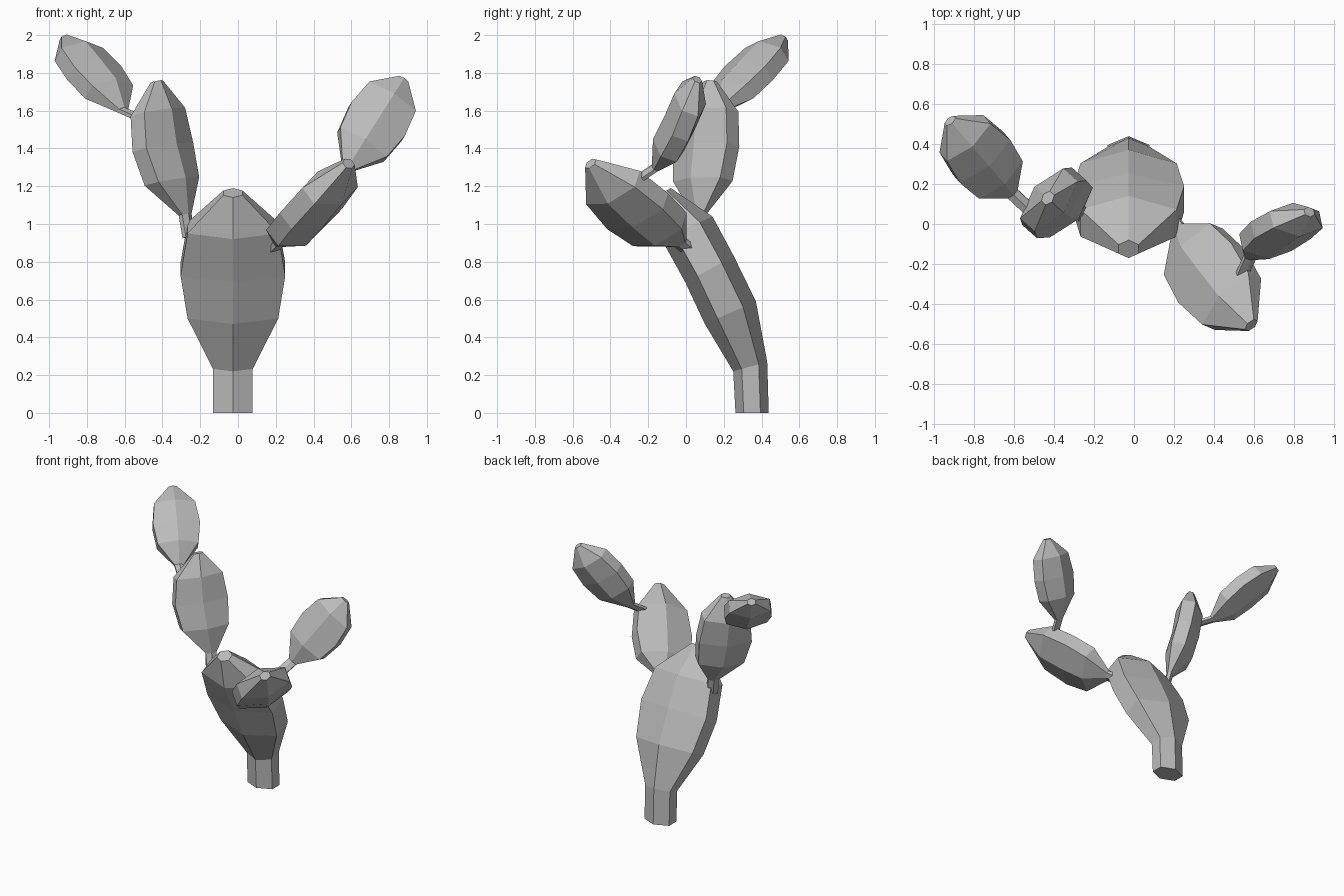
import bpy
import bmesh
from mathutils import Vector

cube = bpy.data.objects.get("Cube")
if cube:
    bpy.data.objects.remove(cube, do_unlink=True)

# Single plain grey material
grey = bpy.data.materials.new("plain_grey")
grey.use_nodes = True
colour = (0.5, 0.5, 0.5, 1)
grey.diffuse_color = colour
grey.node_tree.nodes["Principled BSDF"].inputs["Base Color"].default_value = colour

# Flattened hexagon cross-section, in (width, thickness) units
HEXAGON = [(0, -1), (1, -0.5), (1, 0.5), (0, 1), (-1, 0.5), (-1, -0.5)]


def loft(name, rings):
    """Skin a list of (centre, width vector, thickness vector) hexagons."""
    bm = bmesh.new()
    loops = [[bm.verts.new(c + w * a + n * b) for a, b in HEXAGON]
             for c, w, n in rings]
    for low, high in zip(loops, loops[1:]):
        for i in range(6):
            j = (i + 1) % 6
            bm.faces.new((low[i], low[j], high[j], high[i]))
    bm.faces.new(loops[0][::-1])
    bm.faces.new(loops[-1])
    bmesh.ops.recalc_face_normals(bm, faces=bm.faces)
    mesh = bpy.data.meshes.new(name)
    bm.to_mesh(mesh)
    bm.free()
    mesh.materials.append(grey)
    obj = bpy.data.objects.new(name, mesh)
    bpy.context.collection.objects.link(obj)
    return obj


# Leaning trunk: y, z, half width, thickness vector (y, z)
trunk = [
    (0.35, 0.0, 0.105, 0.088, 0.0),
    (0.34, 0.245, 0.105, 0.09, 0.025),
    (0.235, 0.53, 0.24, 0.135, 0.06),
    (0.125, 0.76, 0.277, 0.128, 0.07),
    (0.005, 0.98, 0.24, 0.135, 0.06),
    (-0.125, 1.165, 0.05, 0.045, 0.025),
]
loft("trunk", [(Vector((-0.027, y, z)), Vector((w, 0, 0)), Vector((0, ny, nz)))
               for y, z, w, ny, nz in trunk])

# Pad outline: position along the pad, relative width, relative thickness
PAD = [(0, 0.2, 0.25), (0.26, 0.87, 1), (0.52, 1, 1), (0.78, 0.87, 1), (1, 0.17, 0.3)]


def pad(name, root, neck, tip, across, bulge, width, thick):
    """Thin stem from root to neck, then a flat pad that ends at tip."""
    root, neck, tip, bulge = map(Vector, (root, neck, tip, bulge))
    axis = (tip - neck).normalized()
    w = Vector(across)
    w = (w - axis * w.dot(axis)).normalized()
    n = axis.cross(w)
    rings = [(root, w * width * 0.2, n * thick * 0.25)]
    for t, rw, rn in PAD:
        centre = neck.lerp(tip, t) + bulge * 4 * t * (1 - t)
        rings.append((centre, w * width * rw, n * thick * rn))
    return loft(name, rings)


pad("right_lower_pad", (-0.26, 0.05, 0.93), (-0.28, 0.07, 1.05), (-0.43, 0.13, 1.755),
    (0.65, 0.75, 0.07), (-0.04, 0.005, -0.01), 0.19, 0.1)
pad("right_upper_pad", (-0.53, 0.08, 1.565), (-0.61, 0.155, 1.6), (-0.918, 0.515, 1.982),
    (0.76, 0.65, 0), (0.01, -0.01, 0), 0.165, 0.09)
pad("left_lower_pad", (0.19, 0.01, 0.87), (0.22, -0.03, 0.9), (0.585, -0.505, 1.32),
    (0.63, 0.7, 0.25), (-0.025, 0.02, -0.05), 0.205, 0.11)
pad("left_upper_pad", (0.54, -0.25, 1.24), (0.58, -0.16, 1.3), (0.875, 0.06, 1.765),
    (0.85, 0, -0.53), (0, 0.015, 0), 0.167, 0.09)
